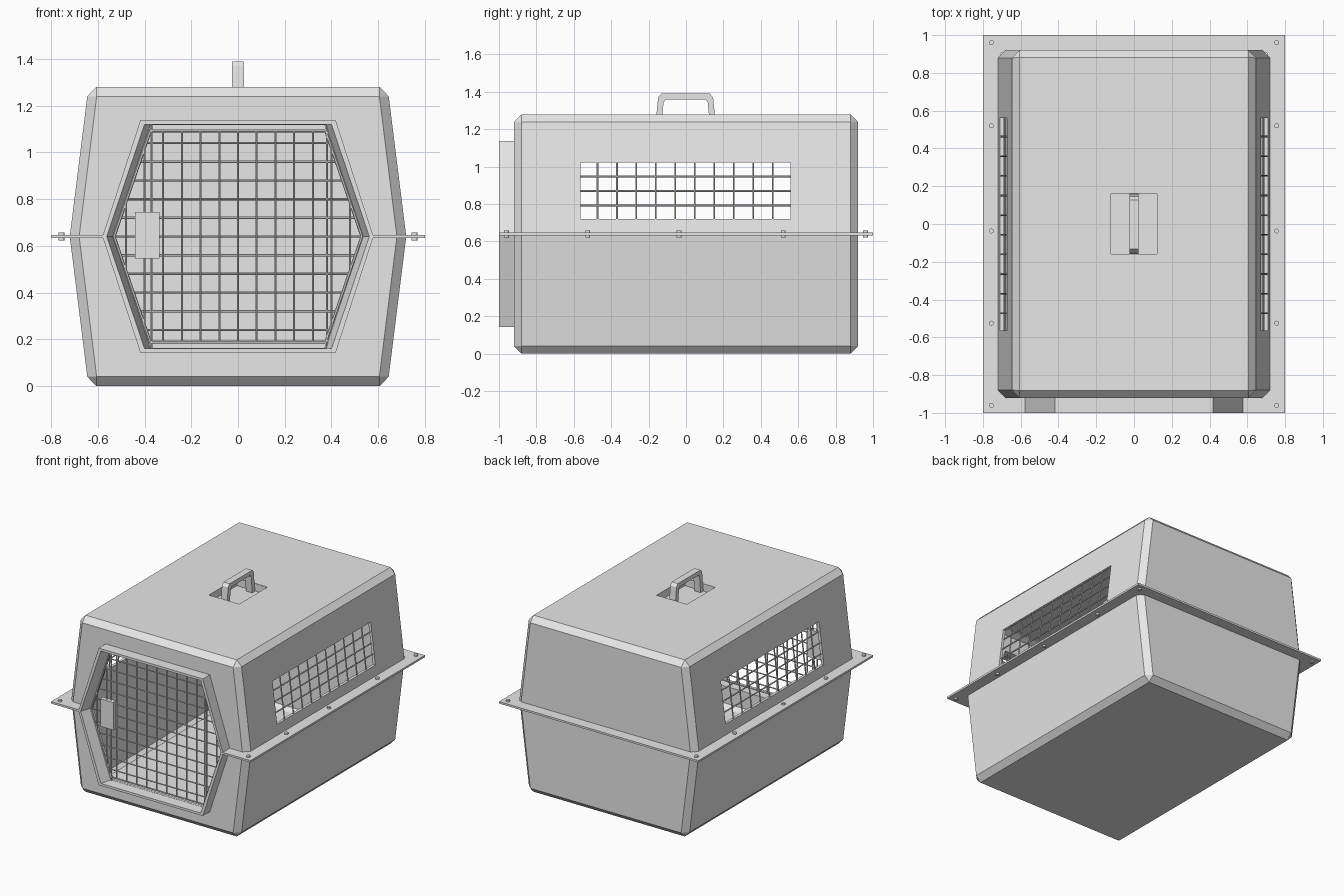
import bpy, bmesh
from mathutils import Matrix, Vector

cube = bpy.data.objects.get("Cube")
if cube:
    bpy.data.objects.remove(cube)

grey = bpy.data.materials.new("light_grey_plastic")
grey.use_nodes = True
grey.diffuse_color = (0.8, 0.8, 0.8, 1)
grey.node_tree.nodes["Principled BSDF"].inputs["Base Color"].default_value = (0.8, 0.8, 0.8, 1)

MID = 0.64      # height of the seam
HALF_Y = 0.92   # half length of the shell


def finish(name, bm):
    bmesh.ops.recalc_face_normals(bm, faces=bm.faces)
    mesh = bpy.data.meshes.new(name)
    bm.to_mesh(mesh)
    bm.free()
    mesh.materials.append(grey)
    obj = bpy.data.objects.new(name, mesh)
    bpy.context.collection.objects.link(obj)
    return obj


def loft(bm, rings, cap=True, closed=False):
    loops = [[bm.verts.new(p) for p in ring] for ring in rings]
    pairs = list(zip(loops, loops[1:]))
    if closed:
        pairs.append((loops[-1], loops[0]))
    for a, b in pairs:
        for i in range(len(a)):
            j = (i + 1) % len(a)
            bm.faces.new((a[i], a[j], b[j], b[i]))
    if cap and not closed:
        bm.faces.new(loops[0])
        bm.faces.new(loops[-1])


def box(bm, lo, hi):
    lo, hi = Vector(lo), Vector(hi)
    mat = Matrix.Translation((lo + hi) / 2) @ Matrix.Diagonal((*(hi - lo), 1))
    bmesh.ops.create_cube(bm, size=1, matrix=mat)


def bar(bm, a, b, r=0.005, sides=6):
    a, b = Vector(a), Vector(b)
    d = b - a
    mat = Matrix.Translation((a + b) / 2) @ d.to_track_quat('Z', 'Y').to_matrix().to_4x4()
    bmesh.ops.create_cone(bm, cap_ends=True, segments=sides, radius1=r, radius2=r,
                          depth=d.length, matrix=mat)


def hexagon(w, v, h, y):
    return [(x, y, MID + z) for x, z in
            ((w, 0), (v, h), (-v, h), (-w, 0), (-v, -h), (v, -h))]


def cut(obj, name, bm):
    cutter = finish(name, bm)
    cutter.hide_render = True
    mod = obj.modifiers.new(name, 'BOOLEAN')
    mod.object = cutter
    mod.solver = 'EXACT'
    bpy.context.view_layer.objects.active = obj
    bpy.ops.object.modifier_apply(modifier=name)
    bpy.data.objects.remove(cutter)


# Hollow shell, widest at the seam, with chamfered corners
def section(x, y, z, c=0.04):
    return [(x, c - y, z), (x, y - c, z), (x - c, y, z), (c - x, y, z),
            (-x, y - c, z), (-x, c - y, z), (c - x, -y, z), (x - c, -y, z)]


def shell_loft(bm, t):
    low, high = 0.04, 2 * MID - 0.04
    y = HALF_Y - t
    rings = [section(0.607 - t / 2, y - 0.039, t, 0.0005),
             section(0.645 - t, y, low), section(0.72 - t, y, MID),
             section(0.645 - t, y, high),
             section(0.607 - t / 2, y - 0.039, 2 * MID - t, 0.0005)]
    loft(bm, rings)


bm = bmesh.new()
shell_loft(bm, 0)
shell = finish("shell", bm)
bm = bmesh.new()
shell_loft(bm, 0.02)
cut(shell, "cavity", bm)

# Side windows, doorway and handle recess
Y0, Y1, Z0, Z1 = -0.565, 0.56, 0.72, 1.022
bm = bmesh.new()
box(bm, (-1, Y0, Z0), (1, Y1, Z1))
cut(shell, "window_cutter", bm)
bm = bmesh.new()
loft(bm, [hexagon(0.53, 0.37, 0.477, y) for y in (-1.1, -0.8)])
cut(shell, "doorway_cutter", bm)
bm = bmesh.new()
box(bm, (-0.122, -0.16, 1.2), (0.122, 0.163, 1.4))
cut(shell, "recess_cutter", bm)

# Tray under the handle
bm = bmesh.new()
box(bm, (-0.13, -0.17, 1.215), (0.13, 0.17, 1.225))
for s in (-1, 1):
    box(bm, (s * 0.126 - 0.004, -0.168, 1.22), (s * 0.126 + 0.004, 0.17, 1.275))
    box(bm, (-0.13, s * 0.166 - 0.004, 1.22), (0.13, s * 0.166 + 0.004, 1.275))
finish("handle_tray", bm)

# Handle with splayed legs
outer = [(0.162, 1.22), (0.147, 1.37), (0.13, 1.39)]
inner = [(0.106, 1.36), (0.118, 1.345), (0.13, 1.22)]
half = outer + [(-y, z) for y, z in reversed(outer)]
half += [(-y, z) for y, z in reversed(inner)] + inner
bm = bmesh.new()
loft(bm, [[(x, y - 0.002, z) for y, z in half] for x in (-0.025, 0.025)])
finish("handle", bm)

# Flange around the seam, open at the doorway
right = [(0.575, -0.9), (0.575, -1), (0.8, -1), (0.8, 1)]
inside = [(0.705, 0.905), (0.705, -0.9)]
outline = right + [(-x, y) for x, y in reversed(right)]
outline += [(-x, y) for x, y in reversed(inside)] + inside
bm = bmesh.new()
loft(bm, [[(x, y, z) for x, y in outline] for z in (MID - 0.007, MID + 0.007)])
finish("flange", bm)

# Bolts through the flange
bm = bmesh.new()
for x in (-0.755, 0.755):
    for y in (-0.96, -0.525, -0.037, 0.52, 0.96):
        bar(bm, (x, y, MID - 0.018), (x, y, MID + 0.018), 0.013, 12)
finish("bolts", bm)

# Raised collar around the doorway
bm = bmesh.new()
loft(bm, [hexagon(0.58, 0.418, 0.497, -0.91), hexagon(0.58, 0.418, 0.497, -1),
          hexagon(0.562, 0.4, 0.48, -1), hexagon(0.532, 0.372, 0.478, -0.91)], closed=True)
finish("door_collar", bm)

# Wire door: outline, grid and hinge pins
W, V, H, DOOR = 0.53, 0.375, 0.452, -0.925
bm = bmesh.new()
ring = hexagon(W, V, H, DOOR)
for a, b in zip(ring, ring[1:] + ring[:1]):
    bar(bm, a, b, 0.006)
for i in range(-6, 7):
    p = 0.08 * i
    h = H * min(1, (W - abs(p)) / (W - V))
    bar(bm, (p, DOOR - 0.005, MID - h), (p, DOOR - 0.005, MID + h))
    if abs(p) < H:
        w = W - (W - V) * abs(p) / H
        bar(bm, (-w, DOOR + 0.005, MID + p), (w, DOOR + 0.005, MID + p))
for x in (-0.37, 0.38):
    bar(bm, (x, DOOR, MID - 0.48), (x, DOOR, MID + 0.48))
finish("wire_door", bm)

bm = bmesh.new()
box(bm, (-0.44, -0.95, 0.545), (-0.335, -0.915, 0.745))
finish("door_latch", bm)

# Window wires, leaning with the walls
def wall_x(z):
    return 0.71 - 0.125 * (z - MID)


for side, name in ((1, "left_window_wires"), (-1, "right_window_wires")):
    bm = bmesh.new()
    for i in range(10):
        y = -0.473 + 0.104 * i
        bar(bm, (side * (wall_x(Z0) + 0.004), y, Z0 - 0.005),
            (side * (wall_x(Z1) + 0.004), y, Z1 + 0.005))
    for z in (0.793, 0.87, 0.948):
        x = side * (wall_x(z) - 0.004)
        bar(bm, (x, Y0 - 0.005, z), (x, Y1 + 0.005, z))
    finish(name, bm)
